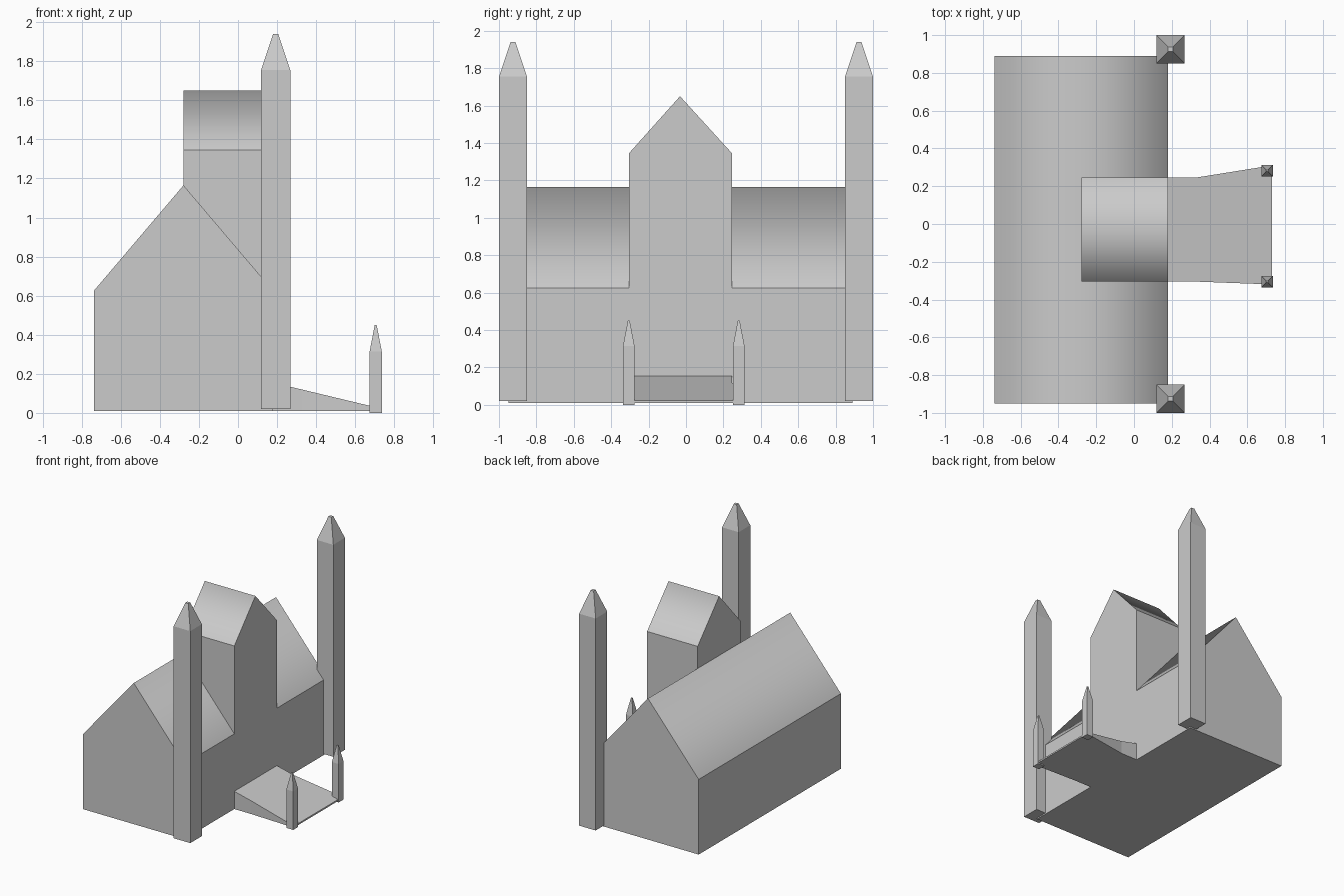
import bpy
import bmesh
from mathutils import Vector

cube = bpy.data.objects.get("Cube")
if cube:
    bpy.data.objects.remove(cube, do_unlink=True)

stone = bpy.data.materials.new("grey_stone")
stone.use_nodes = True
GREY = (0.6, 0.6, 0.6, 1.0)
stone.diffuse_color = GREY
stone.node_tree.nodes["Principled BSDF"].inputs["Base Color"].default_value = GREY


def finish(name, bm, soft_ridge=False):
    """Turn a bmesh into an object; optionally shade softly over the ridge only."""
    bmesh.ops.recalc_face_normals(bm, faces=bm.faces)
    if soft_ridge:
        bm.normal_update()
        for face in bm.faces:
            face.smooth = 0.3 < face.normal.z < 0.95
        for edge in bm.edges:
            edge.smooth = all(face.smooth for face in edge.link_faces)
    mesh = bpy.data.meshes.new(name)
    bm.to_mesh(mesh)
    bm.free()
    mesh.materials.append(stone)
    obj = bpy.data.objects.new(name, mesh)
    bpy.context.collection.objects.link(obj)
    return obj


def loft(name, rings, soft_ridge=False):
    """Join matching rings of points with side faces and cap both ends."""
    bm = bmesh.new()
    loops = [[bm.verts.new(p) for p in ring] for ring in rings]
    for low, high in zip(loops, loops[1:]):
        for i in range(len(low)):
            j = (i + 1) % len(low)
            bm.faces.new((low[i], low[j], high[j], high[i]))
    bm.faces.new(loops[0])
    bm.faces.new(loops[-1])
    return finish(name, bm, soft_ridge)


def gable(lo, hi, ridge, base, eave, peak):
    """House-shaped cross-section as (across, height) pairs."""
    return [(lo, base), (hi, base), (hi, eave), (ridge, peak), (lo, eave)]


def pillar(name, x, y, half, base, shoulder, tip, tip_half):
    """Square post with a tapered point."""
    def square(h, z):
        return [(x - h, y - h, z), (x + h, y - h, z), (x + h, y + h, z), (x - h, y + h, z)]
    return loft(name, [square(half, base), square(half, shoulder), square(tip_half, tip)])


WALL_X = 0.18
EAVE = 0.625
FLOOR = 0.01

# Main hall, ridge running along y
section = gable(-0.738, WALL_X, -0.279, FLOOR, EAVE, 1.165)
loft("hall", [[(x, y, z) for x, z in section] for y in (-0.95, 0.89)], True)

# Central block rising out of the roof, ridge running along x
section = gable(-0.305, 0.246, -0.032, EAVE, 1.345, 1.65)
loft("central_block", [[(x, y, z) for y, z in section] for x in (-0.278, WALL_X)], True)

# Entrance ramp, flaring outwards
outline = [(WALL_X, -0.305), (0.33, -0.305), (0.73, -0.32),
           (0.73, 0.31), (0.33, 0.246), (WALL_X, 0.246)]
loft("entrance_ramp", [
    [(x, y, FLOOR) for x, y in outline],
    [(x, y, 0.155 - 0.24 * (x - WALL_X)) for x, y in outline],
])

# Tall corner towers and small gate posts
for side, tower_y, post_y in (("right", -0.925, -0.306), ("left", 0.925, 0.282)):
    pillar("tall_tower_" + side, 0.193, tower_y, 0.075, 0.02, 1.755, 1.94, 0.013)
    pillar("gate_post_" + side, 0.705, post_y, 0.031, 0.0, 0.315, 0.45, 0.005)
